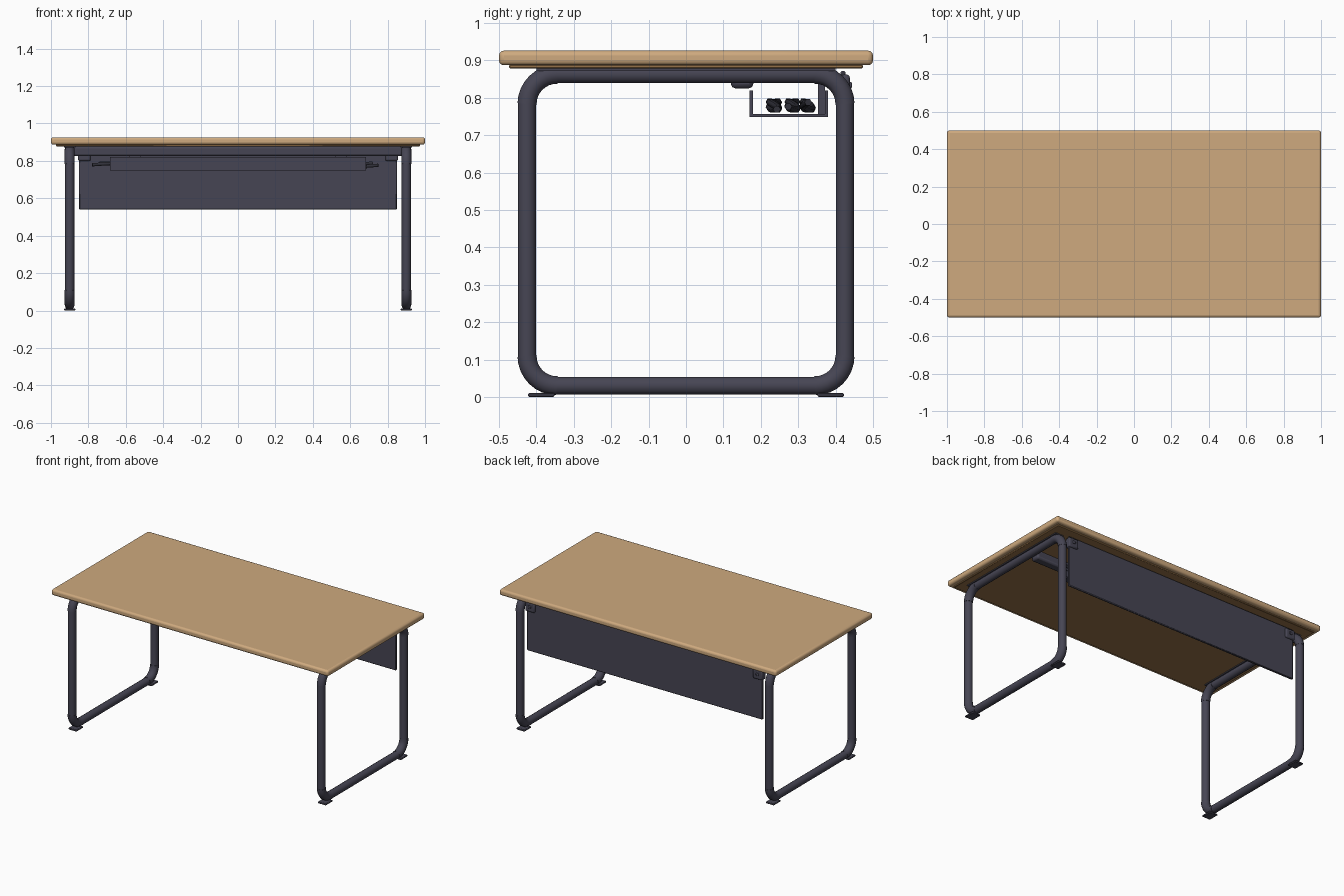
import bpy, math
from mathutils import Vector

if "Cube" in bpy.data.objects:
    bpy.data.objects.remove(bpy.data.objects["Cube"])


def material(name, rgb):
    m = bpy.data.materials.new(name)
    m.diffuse_color = (*rgb, 1)
    m.use_nodes = True
    m.node_tree.nodes["Principled BSDF"].inputs["Base Color"].default_value = m.diffuse_color
    return m


WOOD = material("light_wood", (0.62, 0.40, 0.21))
UNDER = material("underside_wood", (0.30, 0.165, 0.065))
STEEL = material("dark_steel", (0.062, 0.060, 0.088))
RUBBER = material("dark_rubber", (0.03, 0.03, 0.042))


def smooth(ob):
    bpy.ops.object.select_all(action='DESELECT')
    ob.select_set(True)
    bpy.context.view_layer.objects.active = ob
    bpy.ops.object.shade_smooth_by_angle(angle=math.radians(35))


def box(name, lo, hi, mat, bevel=0.0, segments=2):
    lo, hi = Vector(lo), Vector(hi)
    bpy.ops.mesh.primitive_cube_add(size=1, location=(lo + hi) / 2)
    ob = bpy.context.object
    ob.name = name
    ob.scale = hi - lo
    bpy.ops.object.transform_apply(location=False, rotation=False, scale=True)
    ob.data.materials.append(mat)
    if bevel:
        mod = ob.modifiers.new("edge_round", 'BEVEL')
        mod.width, mod.segments = bevel, segments
        smooth(ob)
    return ob


def tube(name, points, radius, mat, cyclic=False, resolution=3):
    cu = bpy.data.curves.new(name, 'CURVE')
    cu.dimensions = '3D'
    cu.bevel_depth, cu.bevel_resolution = radius, resolution
    cu.use_fill_caps = True
    sp = cu.splines.new('POLY')
    sp.points.add(len(points) - 1)
    for p, co in zip(sp.points, points):
        p.co = (*co, 1)
        p.radius = 1
    sp.use_cyclic_u = cyclic
    sp.use_smooth = True
    ob = bpy.data.objects.new(name, cu)
    bpy.context.collection.objects.link(ob)
    cu.materials.append(mat)
    return ob


# Desktop with a thinner panel below it
box("desktop", (-1, -0.5, 0.887), (1, 0.5, 0.926), WOOD, 0.013, 3)
box("under_panel", (-0.972, -0.473, 0.878), (0.972, 0.473, 0.889), UNDER, 0.003, 1)

# Tubular loop legs with slightly thicker elbows, mounting plates and feet
HY, Z0, Z1, R = 0.425, 0.030, 0.863, 0.08
for side, s in (("left", -1), ("right", 1)):
    x = 0.9 * s
    loop = []
    for cy, cz, a0 in ((1, 1, 0), (-1, 1, 90), (-1, -1, 180), (1, -1, 270)):
        oy = cy * (HY - R)
        oz = Z1 - R if cz > 0 else Z0 + R
        arc = []
        for i in range(9):
            a = math.radians(a0 + i * 11.25)
            arc.append((x, oy + R * math.cos(a), oz + R * math.sin(a)))
        loop += arc
        tube(side + "_elbow", arc[:], 0.0268, STEEL)
    tube(side + "_leg_loop", loop, 0.025, STEEL, cyclic=True)
    box(side + "_mount_plate", (x - 0.03, -0.40, 0.872), (x + 0.03, 0.40, 0.88), STEEL)
    for end, e in (("front", -1), ("back", 1)):
        y = 0.387 * e
        box(f"{side}_{end}_foot", (x - 0.03, y - 0.035, 0), (x + 0.03, y + 0.035, 0.011),
            STEEL, 0.003, 1)

# Cross beam between the leg loops
box("cross_beam", (-0.88, 0.12, 0.825), (0.88, 0.18, 0.879), STEEL, 0.012, 2)

# Modesty panel at the back and its clips
box("modesty_panel", (-0.85, 0.413, 0.54), (0.85, 0.427, 0.872), STEEL, 0.004, 1)
for side, s in (("left", -1), ("right", 1)):
    x = 0.822 * s
    box(side + "_panel_clip", (x - 0.034, 0.398, 0.80), (x + 0.034, 0.438, 0.862),
        STEEL, 0.008, 2)
    box(side + "_clip_screw", (x - 0.01, 0.435, 0.825), (x + 0.01, 0.444, 0.842),
        STEEL, 0.004, 2)

# Cable tray: floor and two side walls, open at both ends
box("tray_floor", (-0.685, 0.17, 0.748), (0.685, 0.38, 0.757), STEEL)
box("tray_front_wall", (-0.685, 0.17, 0.75), (0.685, 0.179, 0.82), STEEL)
box("tray_back_wall", (-0.685, 0.371, 0.75), (0.685, 0.38, 0.82), STEEL)
for side, s in (("left", -1), ("right", 1)):
    x = 0.55 * s
    box(side + "_tray_hanger", (x - 0.03, 0.353, 0.755), (x + 0.03, 0.372, 0.88), STEEL)

# Cables lying in the tray
for i, (y, x0, x1) in enumerate(((0.235, -0.78, 0.69), (0.285, -0.74, 0.75), (0.325, -0.70, 0.72))):
    pts = []
    for k in range(41):
        t = k / 40
        pts.append((x0 + (x1 - x0) * t,
                    y + 0.012 * math.sin(t * 15 + i * 2),
                    0.779 + 0.010 * math.sin(t * 11 + i * 1.3)))
    tube(f"cable_{i + 1}", pts, 0.010, RUBBER, resolution=1)
